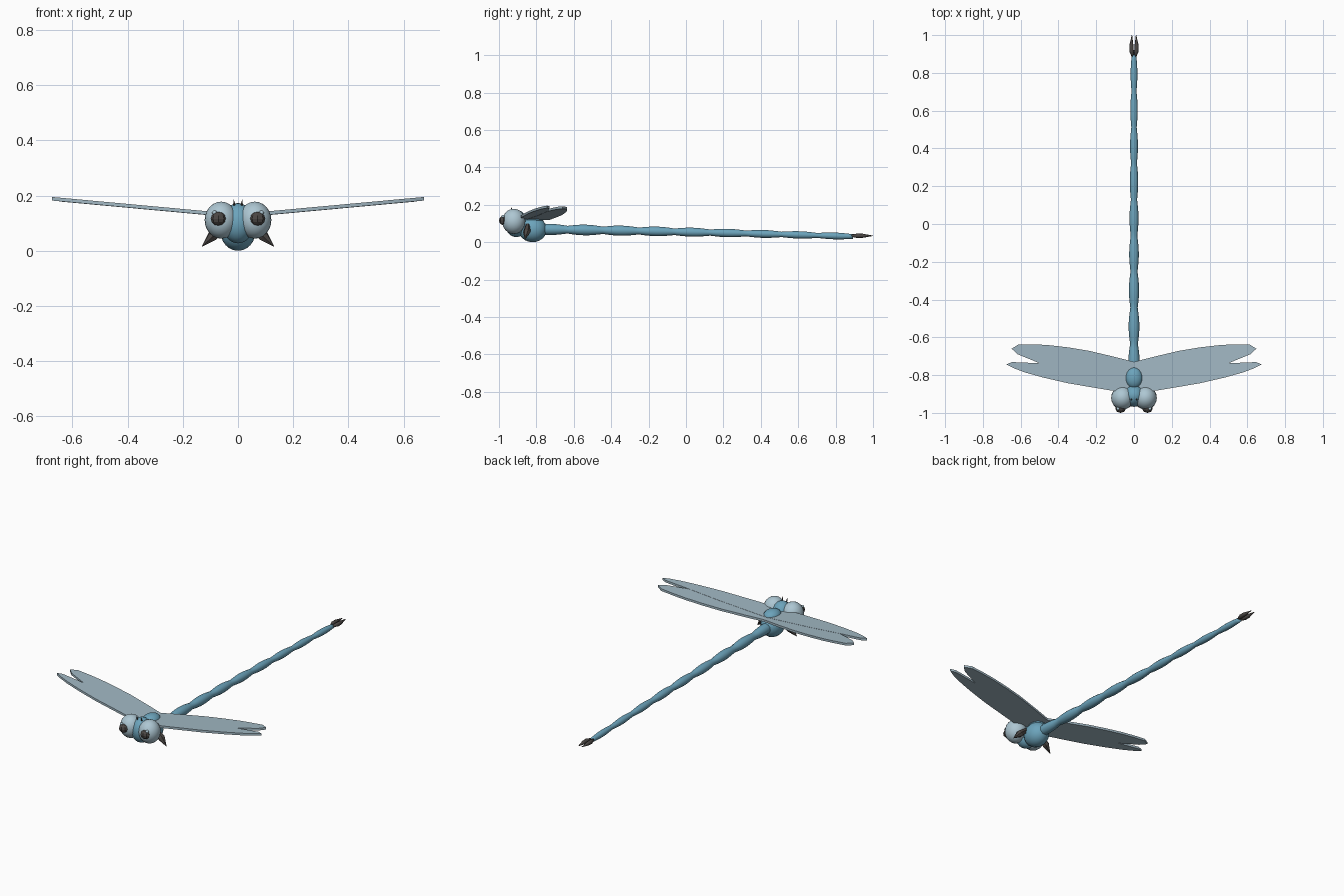
import bpy, bmesh, math
from mathutils import Vector, Matrix

if "Cube" in bpy.data.objects:
    bpy.data.objects.remove(bpy.data.objects["Cube"])


def material(name, rgb):
    m = bpy.data.materials.new(name)
    m.diffuse_color = (*rgb, 1)
    m.use_nodes = True
    m.node_tree.nodes["Principled BSDF"].inputs["Base Color"].default_value = m.diffuse_color
    return m


BLUE = material("body_blue", (0.15, 0.37, 0.50))
PALE = material("eye_pale_blue", (0.42, 0.57, 0.65))
WING = material("wing_grey_blue", (0.36, 0.48, 0.55))
DARK = material("dark_grey", (0.07, 0.062, 0.058))


def finish(name, bm, mat, smooth=True):
    bmesh.ops.recalc_face_normals(bm, faces=bm.faces)
    me = bpy.data.meshes.new(name)
    bm.to_mesh(me)
    bm.free()
    me.materials.append(mat)
    for p in me.polygons:
        p.use_smooth = smooth
    ob = bpy.data.objects.new(name, me)
    bpy.context.collection.objects.link(ob)
    return ob


def ellipsoid(name, centre, radii, mat, seg=20, rings=12, smooth=True):
    bm = bmesh.new()
    bmesh.ops.create_uvsphere(bm, u_segments=seg, v_segments=rings, radius=1)
    bm.transform(Matrix.Translation(centre) @ Matrix.Diagonal((*radii, 1)))
    return finish(name, bm, mat, smooth)


def tube(name, rings, mat, sides=12, smooth=True):
    """Skin of circles along a path: rings are (centre, radius)."""
    bm = bmesh.new()
    axis = (Vector(rings[-1][0]) - Vector(rings[0][0])).normalized()
    rot = axis.to_track_quat('Z', 'Y')
    loops = []
    for c, r in rings:
        loops.append([bm.verts.new(Vector(c) + rot @ Vector(
            (r * math.cos(a), r * math.sin(a), 0)))
            for a in (math.tau * i / sides for i in range(sides))])
    for a, b in zip(loops, loops[1:]):
        for i in range(sides):
            j = (i + 1) % sides
            bm.faces.new((a[i], a[j], b[j], b[i]))
    bm.faces.new(loops[0][::-1])
    bm.faces.new(loops[-1])
    return finish(name, bm, mat, smooth)


def wing(name, outline, side, lift):
    """Flat plate rising towards its tip."""
    bm = bmesh.new()
    f = bm.faces.new([bm.verts.new((side * x, y, 0.120 + lift + 0.092 * x))
                      for x, y in outline])
    ext = bmesh.ops.extrude_face_region(bm, geom=[f])
    top = [v for v in ext["geom"] if isinstance(v, bmesh.types.BMVert)]
    bmesh.ops.translate(bm, vec=(0, 0, 0.013), verts=top)
    return finish(name, bm, WING, False)


# Thorax, back hump and head
ellipsoid("thorax", (0, -0.82, 0.068), (0.063, 0.076, 0.068), BLUE)
ellipsoid("back_hump", (0, -0.815, 0.128), (0.045, 0.056, 0.032), BLUE)
ellipsoid("head", (0, -0.908, 0.1), (0.058, 0.06, 0.073), BLUE)

# Abdomen: slim tapering tube with swollen segments
NODES, STEPS = 9, 8
rings = []
for i in range(NODES * STEPS + 1):
    y = -0.825 + 0.191 * i / STEPS
    t = (y + 0.6) / 1.4
    bulge = abs(math.sin(math.pi * i / STEPS))
    rings.append(((0, y, 0.066 - 0.024 * t - 0.009 * t * t),
                  (0.029 - 0.011 * t) * (0.70 + 0.30 * bulge)))
tube("abdomen", rings, BLUE)

FORE = [(0, -0.89), (0.12, -0.882), (0.35, -0.843), (0.48, -0.813),
        (0.58, -0.785), (0.64, -0.762), (0.675, -0.743), (0.645, -0.731),
        (0.505, -0.737), (0.3, -0.742), (0, -0.76)]
HIND = [(0, -0.86), (0.25, -0.79), (0.42, -0.757), (0.505, -0.735),
        (0.615, -0.69), (0.648, -0.66), (0.61, -0.637), (0.53, -0.637),
        (0.455, -0.641), (0.35, -0.653), (0.24, -0.671), (0.1, -0.704),
        (0, -0.73)]

for s, word in ((-1, "left"), (1, "right")):
    # Eyes with faceted pupils and small glints
    ellipsoid(word + "_eye", (s * 0.061, -0.921, 0.111),
              (0.06, 0.062, 0.067), PALE)
    ellipsoid(word + "_pupil", (s * 0.071, -0.977, 0.116),
              (0.028, 0.023, 0.025), DARK, 8, 6, False)
    ellipsoid(word + "_glint", (s * 0.085, -0.978, 0.138),
              (0.009, 0.009, 0.008), PALE, 8, 6)
    # Antennae
    tube(word + "_antenna", [((s * 0.012, -0.925, 0.155), 0.006),
                             ((s * 0.016, -0.935, 0.186), 0.001)], DARK, 6)
    # Wings
    wing(word + "_fore_wing", FORE, s, 0.0)
    wing(word + "_hind_wing", HIND, s, -0.001)
    # Pointed legs
    tube(word + "_leg", [((s * 0.045, -0.845, 0.092), 0.012),
                         ((s * 0.093, -0.852, 0.053), 0.02),
                         ((s * 0.13, -0.86, 0.016), 0.001)], DARK, 6, False)
    # Tail claspers
    tube(word + "_clasper", [((s * 0.006, 0.885, 0.034), 0.006),
                             ((s * 0.013, 0.915, 0.034), 0.012),
                             ((s * 0.014, 0.945, 0.034), 0.011),
                             ((s * 0.011, 1.0, 0.034), 0.001)], DARK, 8)
